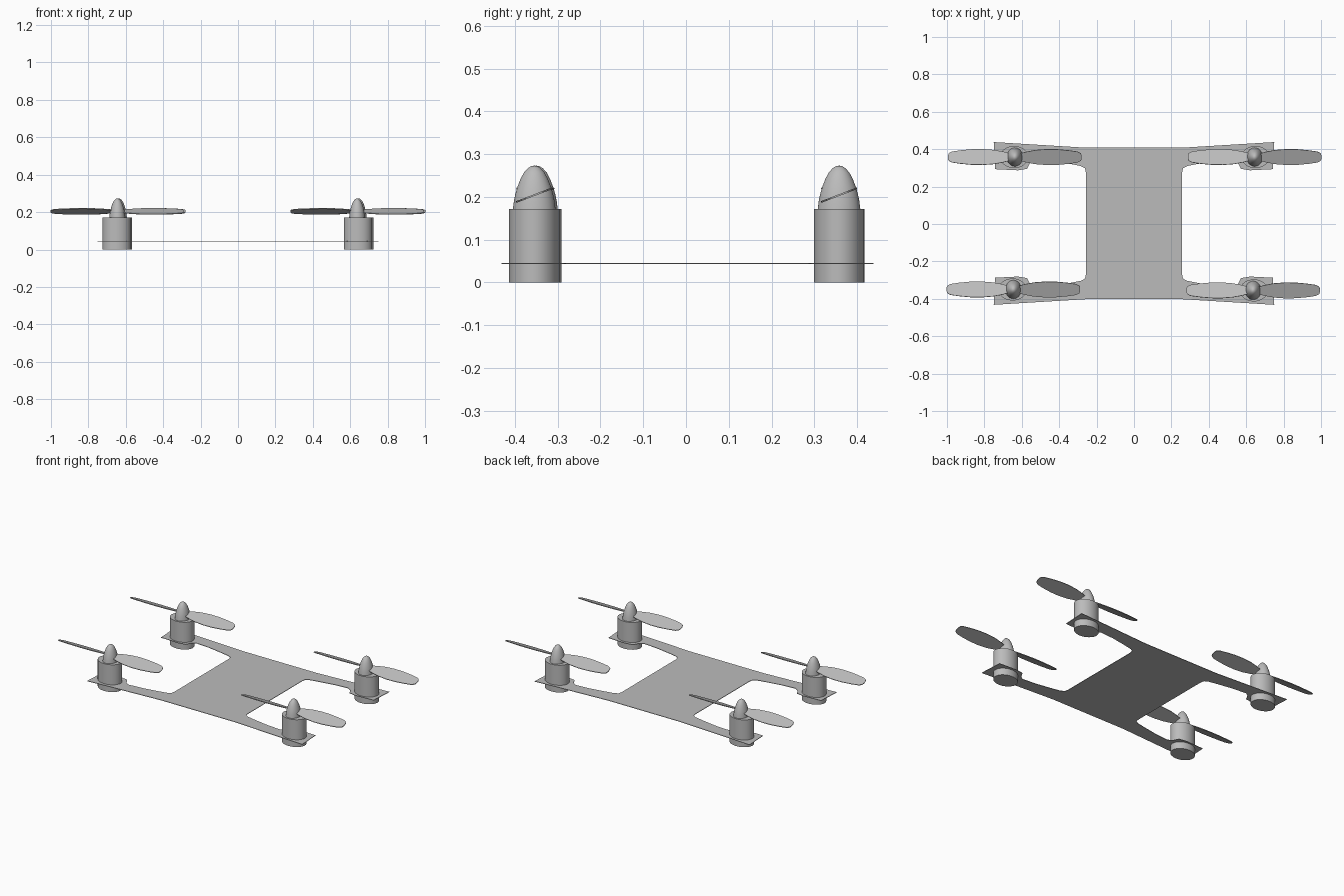
import bpy, bmesh, math
from mathutils import Vector

cube = bpy.data.objects.get("Cube")
if cube:
    bpy.data.objects.remove(cube, do_unlink=True)

grey = bpy.data.materials.new("light grey")
grey.use_nodes = True
GREY = (0.5, 0.5, 0.5, 1)
grey.diffuse_color = GREY
grey.node_tree.nodes["Principled BSDF"].inputs["Base Color"].default_value = GREY


def finish(bm, name, location=(0, 0, 0), smooth=False):
    bmesh.ops.recalc_face_normals(bm, faces=bm.faces)
    mesh = bpy.data.meshes.new(name)
    bm.to_mesh(mesh)
    bm.free()
    mesh.materials.append(grey)
    obj = bpy.data.objects.new(name, mesh)
    obj.location = location
    bpy.context.collection.objects.link(obj)
    if smooth:
        bpy.ops.object.select_all(action='DESELECT')
        obj.select_set(True)
        bpy.context.view_layer.objects.active = obj
        bpy.ops.object.shade_smooth_by_angle(angle=math.radians(35))
    return obj


def lathe(name, profile, scale, location, steps=40):
    """Spin a (radius, height) profile and squash it to an ellipse."""
    bm = bmesh.new()
    verts = [bm.verts.new((r, 0, z)) for r, z in profile]
    edges = [bm.edges.new(pair) for pair in zip(verts, verts[1:])]
    bmesh.ops.spin(bm, geom=verts + edges, cent=(0, 0, 0), axis=(0, 0, 1),
                   angle=math.tau, steps=steps)
    bmesh.ops.remove_doubles(bm, verts=bm.verts, dist=0.0005)
    bmesh.ops.scale(bm, verts=bm.verts, vec=(scale[0], scale[1], 1))
    return finish(bm, name, location, True)


# Frame plate: one arm outline, mirrored into all four corners
arm = [(0.257, 0.27), (0.262, 0.295), (0.285, 0.307), (0.34, 0.318),
       (0.44, 0.335), (0.53, 0.342), (0.555, 0.325), (0.572, 0.292),
       (0.62, 0.284), (0.742, 0.29), (0.75, 0.435), (0.257, 0.405)]
outline = []
for sx, sy in ((1, 1), (-1, 1), (-1, -1), (1, -1)):
    corner = [(x * sx, y * sy + 0.003) for x, y in arm]
    outline += corner if sx * sy > 0 else corner[::-1]
bm = bmesh.new()
face = bm.faces.new([bm.verts.new((x, y, 0.0425)) for x, y in outline])
extruded = bmesh.ops.extrude_face_region(bm, geom=[face])
bmesh.ops.translate(bm, vec=(0, 0, 0.003),
                    verts=[v for v in extruded["geom"] if isinstance(v, bmesh.types.BMVert)])
finish(bm, "frame_plate")


# Two-bladed propeller, the blades pitched in opposite directions
def propeller(name, location):
    half_chord = [(0.02, 0.018), (0.06, 0.03), (0.11, 0.04), (0.17, 0.045),
                  (0.23, 0.044), (0.29, 0.038), (0.335, 0.031), (0.352, 0.022),
                  (0.357, 0.01)]
    pitch = math.radians(21)
    bm = bmesh.new()
    for side in (1, -1):
        edge = half_chord + [(x, -c) for x, c in reversed(half_chord)]
        loops = []
        for t in (-0.002, 0.002):
            loops.append([bm.verts.new((side * x,
                                        side * (c * math.cos(pitch) - t * math.sin(pitch)),
                                        c * math.sin(pitch) + t * math.cos(pitch)))
                          for x, c in edge])
        low, high = loops
        bm.faces.new(low)
        bm.faces.new(high)
        for i in range(len(edge)):
            bm.faces.new((low[i - 1], low[i], high[i], high[i - 1]))
    finish(bm, name, location)


# Motor, domed hub and propeller at each corner
motor_profile = [(0, 0), (1, 0), (1, 0.172), (0, 0.172)]
hub_profile = [(0.05, 0.17), (0.0475, 0.19), (0.044, 0.207), (0.039, 0.224),
               (0.032, 0.242), (0.024, 0.257), (0.015, 0.267), (0.007, 0.272), (0, 0.273)]
corners = {"rear_left": (0.645, 0.358), "rear_right": (-0.637, 0.358),
           "front_left": (0.637, -0.355), "front_right": (-0.645, -0.35)}
for corner, (x, y) in corners.items():
    lathe(corner + "_motor", motor_profile, (0.075, 0.059),
          (x + math.copysign(0.004, x), y, 0))
    lathe(corner + "_hub", hub_profile, (0.86, 1), (x, y, 0))
    propeller(corner + "_propeller", (x, y, 0.204))
